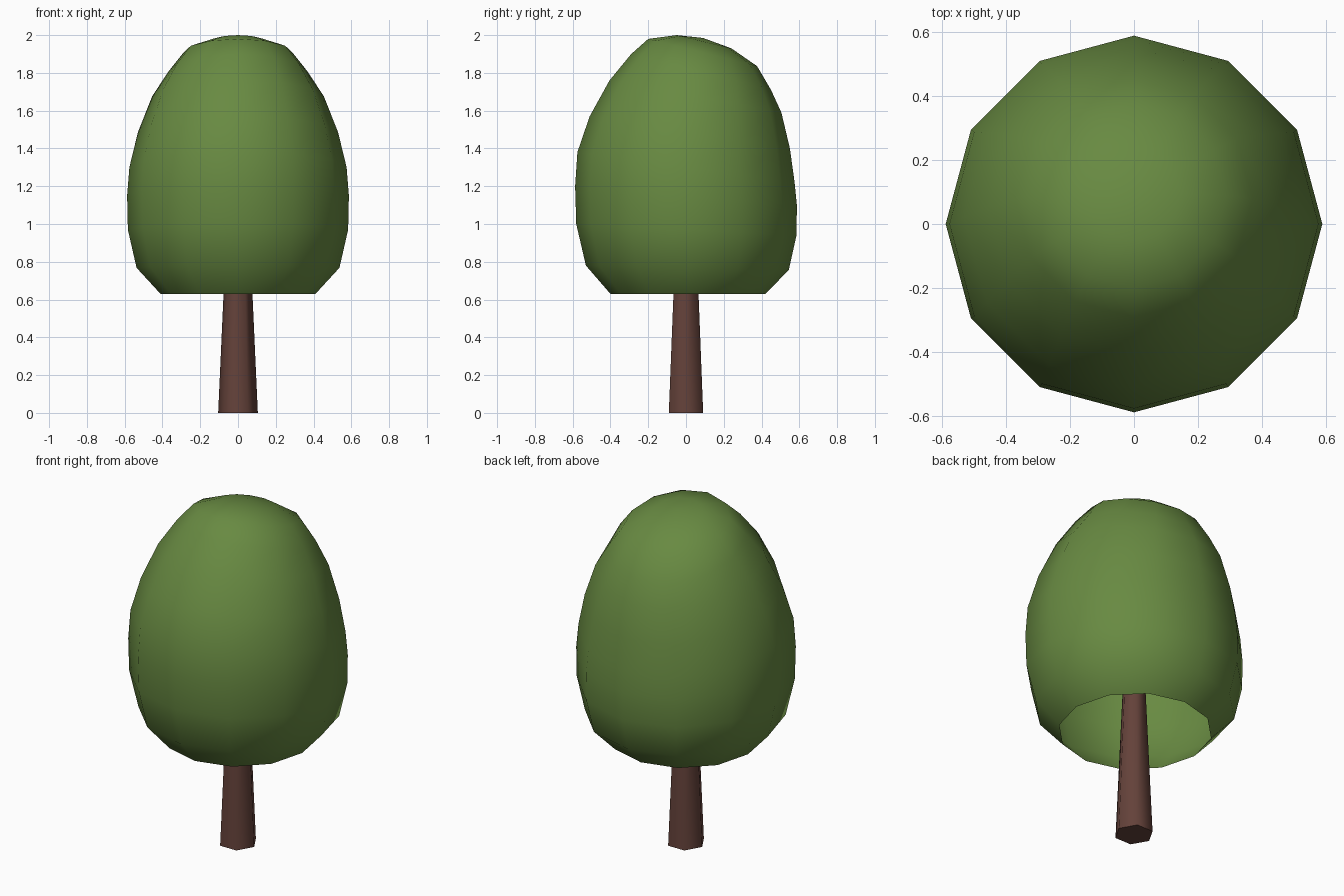
import bpy, bmesh, math

if "Cube" in bpy.data.objects:
    bpy.data.objects.remove(bpy.data.objects["Cube"])


def material(name, color):
    m = bpy.data.materials.new(name)
    m.diffuse_color = (*color, 1)
    m.use_nodes = True
    m.node_tree.nodes["Principled BSDF"].inputs["Base Color"].default_value = m.diffuse_color
    return m


def lathe(name, rings, sides, mat, tip=None, cap_top=False, cap_bottom=False):
    """Skin tilted rings (radius, centre y, mid z, tilt) into one object."""
    bm = bmesh.new()
    loops = []
    for r, cy, z, tilt in rings:
        angles = [2 * math.pi * i / sides for i in range(sides)]
        loops.append([bm.verts.new((r * math.cos(a), cy + r * math.sin(a),
                                    z - tilt * math.sin(a))) for a in angles])
    for low, high in zip(loops, loops[1:]):
        for i in range(sides):
            j = (i + 1) % sides
            bm.faces.new((low[i], low[j], high[j], high[i]))
    if tip:
        t = bm.verts.new(tip)
        for i in range(sides):
            bm.faces.new((loops[-1][i], loops[-1][(i + 1) % sides], t))
    if cap_top:
        bm.faces.new(loops[-1])
    if cap_bottom:
        bm.faces.new(loops[0][::-1])
    me = bpy.data.meshes.new(name)
    bm.to_mesh(me)
    bm.free()
    me.materials.append(mat)
    ob = bpy.data.objects.new(name, me)
    bpy.context.collection.objects.link(ob)
    bpy.ops.object.select_all(action='DESELECT')
    ob.select_set(True)
    bpy.context.view_layer.objects.active = ob
    bpy.ops.object.shade_smooth_by_angle(angle=math.radians(62))
    return ob


leaf_green = material("leaf green", (0.138, 0.254, 0.054))
bark_brown = material("bark brown", (0.127, 0.054, 0.042))

# Crown: egg with its pole leaning to the back, open flat underside
crown_rings = [
    (0.41, 0.01, 0.63, 0.0),
    (0.537, 0.007, 0.768, 0.012),
    (0.583, 0.002, 0.97, 0.03),
    (0.587, 0.0, 1.15, 0.05),
    (0.575, 0.0, 1.30, 0.08),
    (0.53, 0.02, 1.485, 0.085),
    (0.455, 0.05, 1.675, 0.085),
    (0.37, 0.08, 1.805, 0.095),
    (0.288, 0.088, 1.908, 0.072),
    (0.145, 0.095, 1.965, 0.035),
]
lathe("crown", crown_rings, 12, leaf_green, tip=(0, 0.09, 1.985))

# Trunk: tapered six-sided post reaching up inside the crown
lathe("trunk", [(0.105, 0, 0, 0), (0.062, 0, 0.95, 0)], 6, bark_brown,
      cap_top=True, cap_bottom=True)
